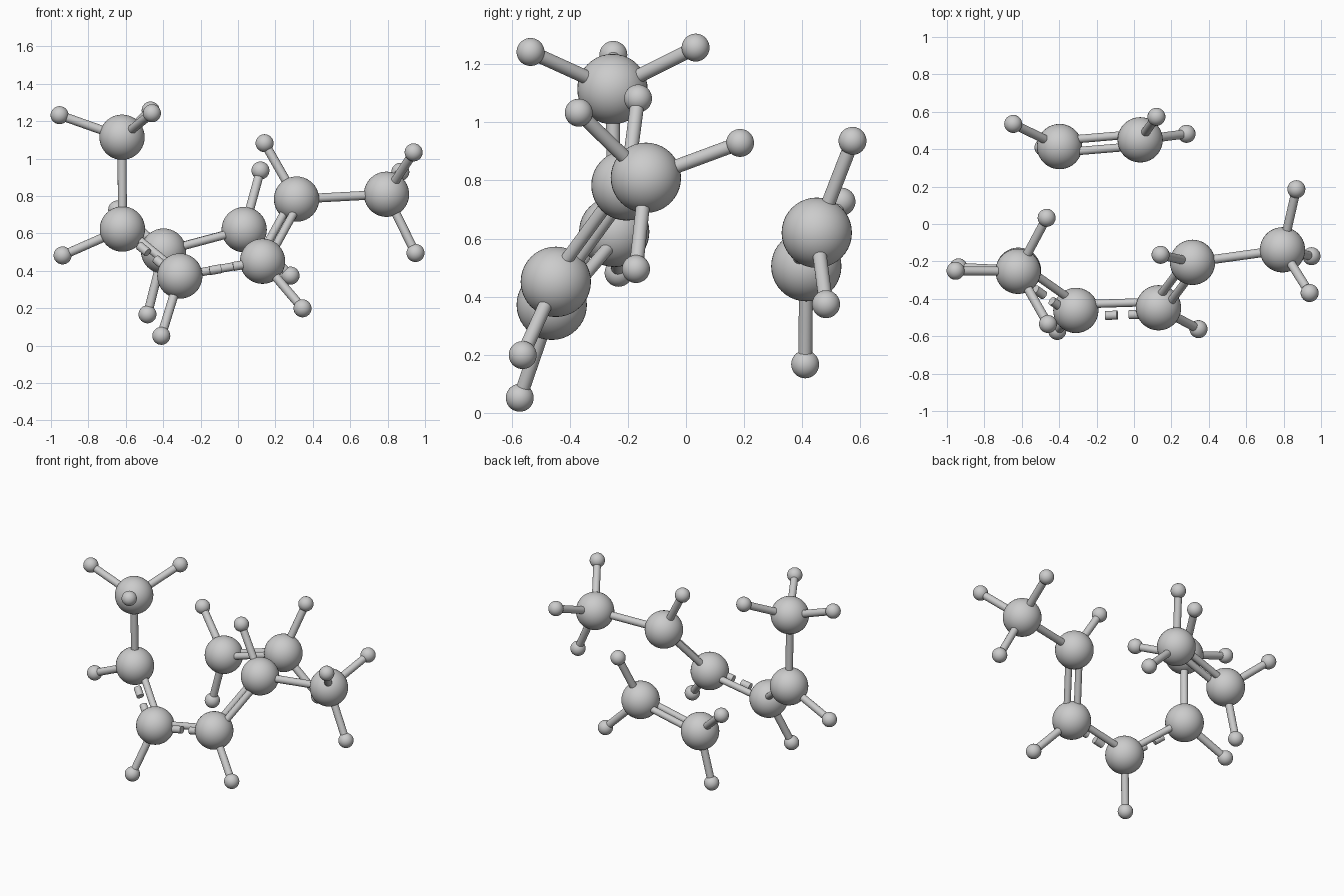
import bpy
from mathutils import Vector

if "Cube" in bpy.data.objects:
    bpy.data.objects.remove(bpy.data.objects["Cube"])

BIG, SMALL = 0.121, 0.048       # ball radii
ROD, THIN, GAP = 0.024, 0.022, 0.032

# large balls: position, followed by the small balls attached to each
ATOMS = {
    "left_top": ((-.62, -.253, 1.114), [(-.954, -.25, 1.232), (-.467, .033, 1.257), (-.46, -.535, 1.242)]),
    "left_low": ((-.618, -.247, .623), [(-.938, -.232, .482)]),
    "bottom_left": ((-.311, -.462, .372), [(-.41, -.572, .052)]),
    "bottom_right": ((.131, -.448, .451), [(.345, -.562, .199)]),
    "right_inner": ((.313, -.205, .783), [(.142, -.165, 1.082)]),
    "right_end": ((.794, -.138, .809), [(.939, -.369, 1.033), (.868, .186, .929), (.949, -.172, .495)]),
    "back_left": ((-.398, .414, .505), [(-.646, .535, .727), (-.484, .41, .167)]),
    "back_right": ((.033, .45, .620), [(.12, .573, .936), (.281, .482, .374)]),
}
BONDS = [
    ("left_top", "left_low", "single"),
    ("left_low", "bottom_left", "partial"),
    ("bottom_left", "bottom_right", "partial"),
    ("bottom_right", "right_inner", "double"),
    ("right_inner", "right_end", "single"),
    ("back_left", "back_right", "double"),
]


def smooth(obj, name):
    obj.name = name
    bpy.ops.object.shade_smooth_by_angle()


def ball(name, pos, radius):
    bpy.ops.mesh.primitive_uv_sphere_add(segments=40, ring_count=20, radius=radius, location=pos)
    smooth(bpy.context.object, name)


def rod(name, a, b, radius):
    a, b = Vector(a), Vector(b)
    bpy.ops.mesh.primitive_cylinder_add(vertices=24, radius=radius, depth=(b - a).length, location=(a + b) / 2)
    obj = bpy.context.object
    obj.rotation_euler = (b - a).to_track_quat('Z', 'Y').to_euler()
    smooth(obj, name)


# balls and their small satellites
for name, (pos, satellites) in ATOMS.items():
    ball(f"{name}_ball", pos, BIG)
    for i, p in enumerate(satellites, 1):
        ball(f"{name}_small_ball_{i}", p, SMALL)
        rod(f"{name}_small_rod_{i}", pos, p, ROD)

# rods between large balls
for n1, n2, kind in BONDS:
    a, b = Vector(ATOMS[n1][0]), Vector(ATOMS[n2][0])
    name = f"{n1}_to_{n2}"
    if kind == "single":
        rod(name + "_rod", a, b, ROD)
        continue
    # paired rods sit side by side horizontally
    off = (b - a).cross(Vector((0, 0, 1))).normalized() * GAP
    rod(name + "_solid_rod", a - off, b - off, THIN)
    if kind == "double":
        rod(name + "_second_rod", a + off, b + off, THIN)
    else:
        # dashed second rod
        for k in (1, 3, 5):
            p, q = (a.lerp(b, (k + s) / 7) + off for s in (-.5, .5))
            rod(f"{name}_dash_{k}", p, q, THIN + .002)
